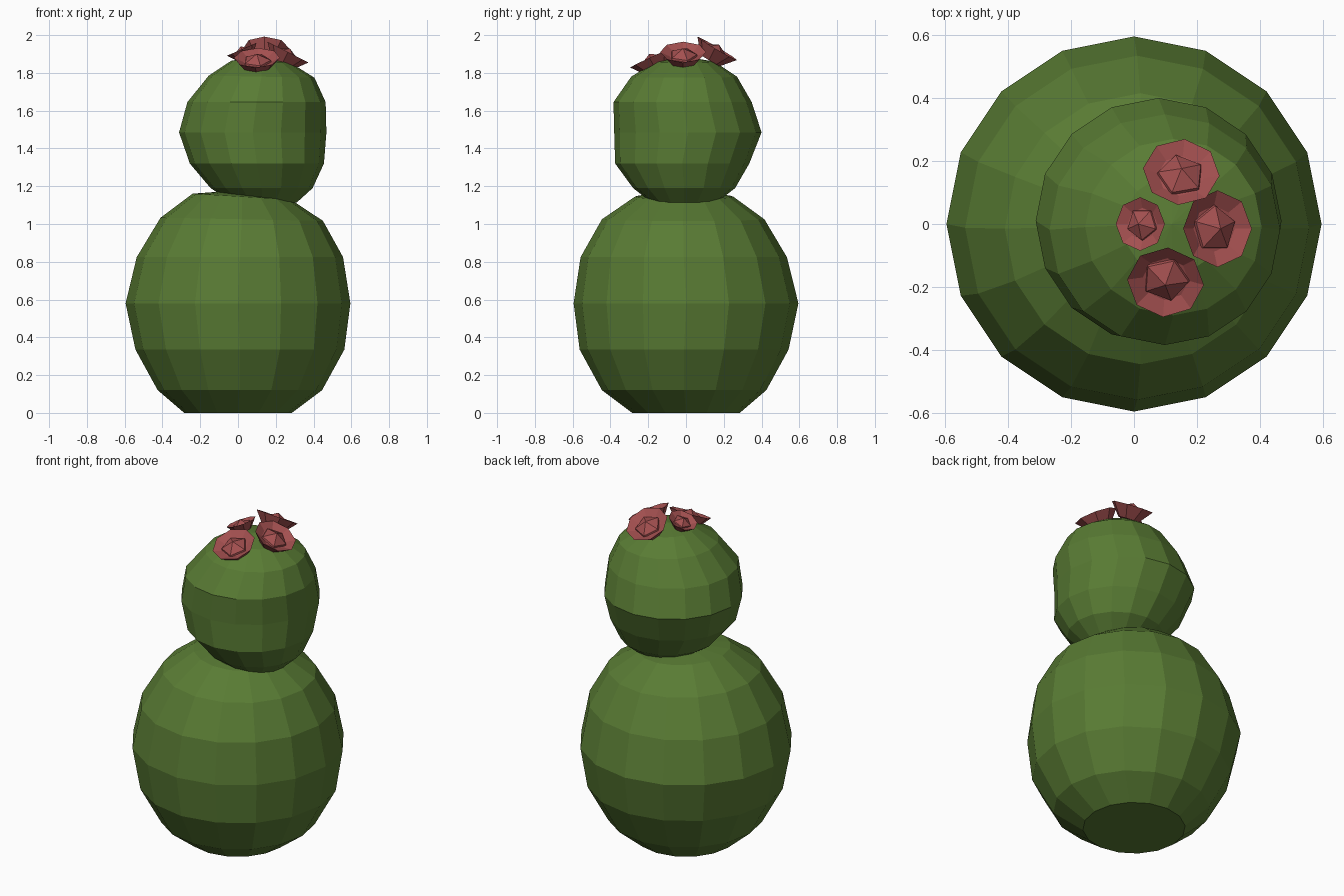
import bpy, bmesh, math
from mathutils import Vector, Matrix

if "Cube" in bpy.data.objects:
    bpy.data.objects.remove(bpy.data.objects["Cube"])


def material(name, rgb):
    m = bpy.data.materials.new(name)
    m.diffuse_color = (*rgb, 1)
    m.use_nodes = True
    m.node_tree.nodes["Principled BSDF"].inputs["Base Color"].default_value = m.diffuse_color
    return m


green = material("cactus green", (0.10, 0.20, 0.034))
red = material("flower red", (0.37, 0.08, 0.08))


def finish(bm, name, mat):
    bmesh.ops.recalc_face_normals(bm, faces=bm.faces)
    me = bpy.data.meshes.new(name)
    bm.to_mesh(me)
    bm.free()
    me.materials.append(mat)
    ob = bpy.data.objects.new(name, me)
    bpy.context.collection.objects.link(ob)
    return ob


def loft(bm, rings, sides, apex=None):
    """Stack of rings (z, radius, centre x, centre y, z slope along x), capped."""
    loops = []
    for z, r, cx, cy, slope in rings:
        loop = []
        for i in range(sides):
            a = 2 * math.pi * i / sides
            x, y = r * math.cos(a), r * math.sin(a)
            loop.append(bm.verts.new((cx + x, cy + y, z + slope * x)))
        loops.append(loop)
    for lo, hi in zip(loops, loops[1:]):
        for i in range(sides):
            j = (i + 1) % sides
            bm.faces.new((lo[i], lo[j], hi[j], hi[i]))
    bm.faces.new(loops[0][::-1])
    tip = bm.verts.new(apex)
    for i in range(sides):
        bm.faces.new((loops[-1][i], loops[-1][(i + 1) % sides], tip))


# Large lower ball with a flat foot
bm = bmesh.new()
loft(bm, [(0, 0.285, 0, 0, 0),
          (0.12, 0.435, 0.01, -0.01, 0),
          (0.335, 0.553, 0.01, -0.01, 0),
          (0.58, 0.595, 0, 0, 0),
          (0.825, 0.546, 0.01, -0.012, 0),
          (1.025, 0.43, 0.02, -0.015, -0.02),
          (1.145, 0.26, 0.02, -0.01, -0.06)], 16, (0.02, 0, 1.18))
finish(bm, "lower_ball", green)

# Smaller upper ball, leaning slightly to the right
bm = bmesh.new()
loft(bm, [(1.12, 0.18, 0.13, -0.01, -0.04),
          (1.19, 0.27, 0.125, -0.01, 0),
          (1.32, 0.355, 0.10, -0.02, 0),
          (1.485, 0.39, 0.078, 0.01, 0),
          (1.645, 0.366, 0.098, -0.018, 0),
          (1.78, 0.28, 0.125, -0.01, -0.02),
          (1.86, 0.155, 0.12, -0.005, -0.03)], 16, (0.12, 0, 1.885))
finish(bm, "upper_ball", green)


# Flowers: flared cup with a raised five-sided centre
def flower(name, centre, normal, r):
    bm = bmesh.new()
    loft(bm, [(-0.6 * r, 0.5 * r, 0, 0, 0),
              (0, r, 0, 0, 0),
              (-0.2 * r, 0.6 * r, 0, 0, 0)], 8, (0, 0, -0.2 * r))
    loft(bm, [(-0.3 * r, 0.66 * r, 0, 0, 0),
              (-0.12 * r, 0.6 * r, 0, 0, 0)], 5, (0, 0, 0.18 * r))
    rot = Vector(normal).to_track_quat('Z', 'Y').to_matrix().to_4x4()
    bm.transform(Matrix.Translation(centre) @ rot)
    finish(bm, name, red)


flower("flower_back", (0.15, 0.165, 1.93), (0.05, 0.5, 0.85), 0.122)
flower("flower_right", (0.265, -0.015, 1.91), (0.45, 0, 0.89), 0.122)
flower("flower_front", (0.10, -0.185, 1.88), (-0.03, -0.42, 0.9), 0.122)
flower("flower_small", (0.02, 0.0, 1.925), (-0.4, 0, 0.92), 0.085)
